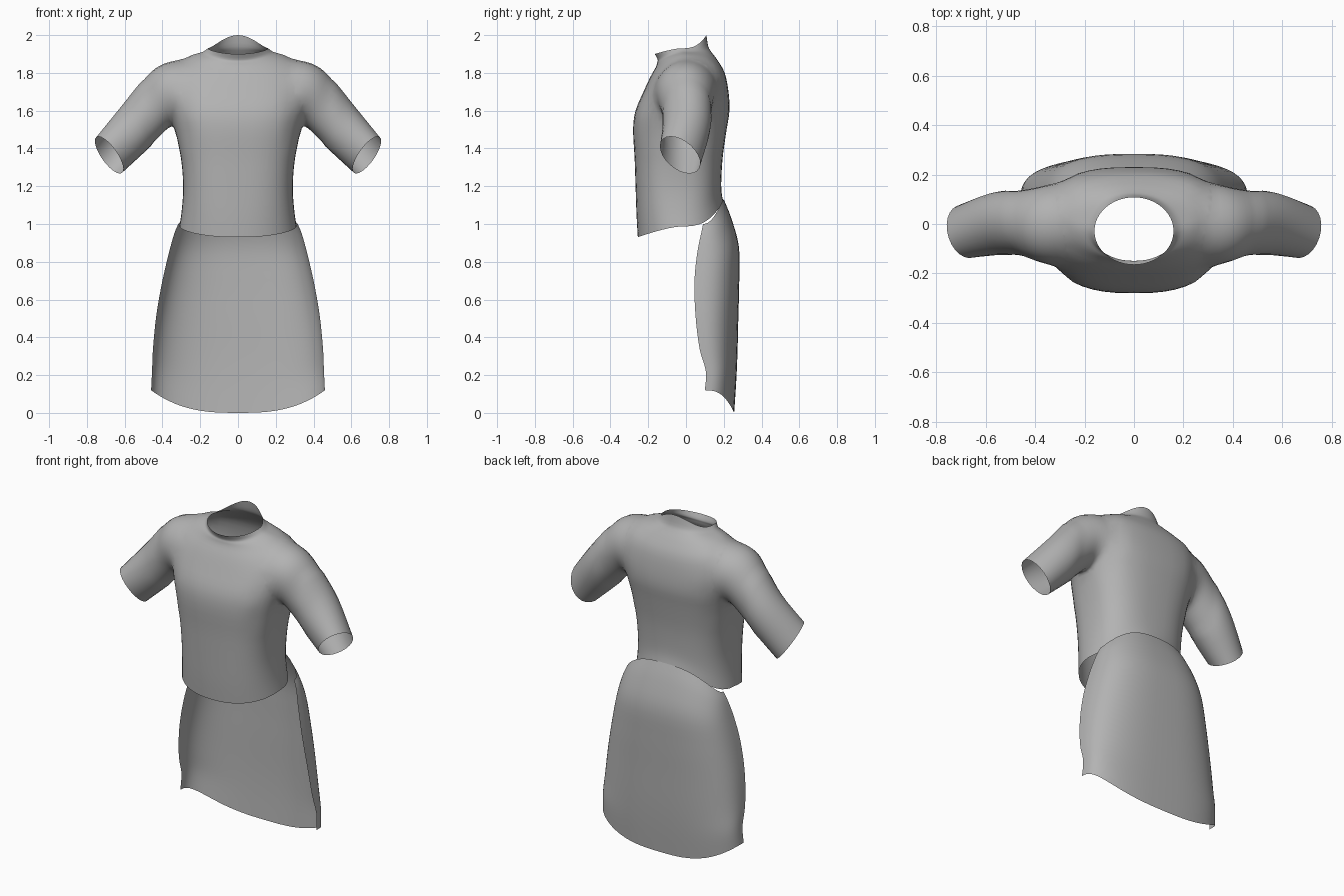
import bpy, bmesh, math
from mathutils import Vector

cube = bpy.data.objects.get("Cube")
if cube:
    bpy.data.objects.remove(cube)

cloth = bpy.data.materials.new("grey cloth")
cloth.use_nodes = True
GREY = (0.45, 0.45, 0.45, 1)
cloth.diffuse_color = GREY
cloth.node_tree.nodes["Principled BSDF"].inputs["Base Color"].default_value = GREY


def refine(rows, steps):
    """Catmull-Rom interpolation between rows of section values."""
    out = []
    for i in range(len(rows) - 1):
        a, b = rows[max(i - 1, 0)], rows[i]
        c, d = rows[i + 1], rows[min(i + 2, len(rows) - 1)]
        for s in range(steps):
            t = s / steps
            out.append([q + t * (r - p) / 2 + t * t * (p - 2.5 * q + 2 * r - d_ / 2)
                        + t ** 3 * (1.5 * (q - r) + (d_ - p) / 2)
                        for p, q, r, d_ in zip(a, b, c, d)])
    return out + [list(rows[-1])]


def power(value, n):
    return math.copysign(abs(value) ** (2 / n), value)


def loft(name, sections, closed):
    """Skin a list of point rings; closed tubes get caps marked with slot 1."""
    bm = bmesh.new()
    rings = [[bm.verts.new(p) for p in pts] for pts in sections]
    n = len(rings[0])
    for lower, upper in zip(rings, rings[1:]):
        for j in range(n if closed else n - 1):
            k = (j + 1) % n
            bm.faces.new((lower[j], lower[k], upper[k], upper[j]))
    if closed:
        for ring in (rings[0], rings[-1]):
            hub = bm.verts.new(sum((v.co for v in ring), Vector()) / n)
            for j in range(n):
                bm.faces.new((ring[j], ring[(j + 1) % n], hub)).material_index = 1
        bmesh.ops.recalc_face_normals(bm, faces=bm.faces)
    mesh = bpy.data.meshes.new(name)
    bm.to_mesh(mesh)
    bm.free()
    for _ in range(2 if closed else 1):
        mesh.materials.append(cloth)
    obj = bpy.data.objects.new(name, mesh)
    bpy.context.collection.objects.link(obj)
    return obj


def activate(obj):
    bpy.ops.object.select_all(action='DESELECT')
    obj.select_set(True)
    bpy.context.view_layer.objects.active = obj


ANGLES = [math.tau * i / 48 for i in range(48)]


# Torso: z at front, side and back, half width, front y, back y, squareness
def torso_ring(row):
    zf, zs, zb, w, yf, yb, n = row
    points = []
    for a in ANGLES:
        s = power(math.sin(a), n)
        z = zs + ((zb - zs) * s ** 3 if s > 0 else (zf - zs) * abs(s) ** 1.4)
        points.append((w * power(math.cos(a), n), (yf + yb) / 2 + (yb - yf) / 2 * s, z))
    return points


torso_rows = [
    (.93, .987, 1.12, .31, -.255, .197, 2.25),
    (1.05, 1.08, 1.17, .297, -.262, .188, 2.4),
    (1.2, 1.2, 1.24, .29, -.267, .187, 2.6),
    (1.35, 1.35, 1.36, .302, -.272, .195, 2.7),
    (1.5, 1.5, 1.5, .335, -.28, .215, 2.7),
    (1.6, 1.62, 1.6, .365, -.267, .23, 2.7),
    (1.7, 1.74, 1.7, .385, -.225, .225, 2.6),
    (1.78, 1.83, 1.8, .355, -.188, .205, 2.4),
    (1.83, 1.878, 1.87, .285, -.16, .165, 2.2),
    (1.855, 1.9, 1.91, .225, -.152, .135, 2.1),
    (1.87, 1.912, 1.94, .185, -.15, .118, 2),
    (1.9, 1.93, 2.0, .16, -.165, .108, 2),
]
shirt = loft("shirt", [torso_ring(r) for r in refine(torso_rows, 3)], True)

# Sleeve: top x and z, bottom x and z, front y, back y, outward slant, forward lean of the top
sleeve_rows = [
    (.20, 1.86, .20, 1.57, -.12, .12, 0, 0),
    (.33, 1.875, .28, 1.54, -.172, .172, 0, 0),
    (.44, 1.835, .34, 1.525, -.16, .155, 0, 0),
    (.52, 1.745, .40, 1.47, -.135, .14, .1, 0),
    (.62, 1.62, .49, 1.385, -.125, .125, .2, 0),
    (.75, 1.46, .615, 1.27, -.135, .073, .4, -.025),
]


def sleeve_ring(row, side):
    xt, zt, xb, zb, yf, yb, slant, lean = row
    top, bottom = Vector((xt, 0, zt)), Vector((xb, 0, zb))
    half = (top - bottom) / 2
    along = Vector((half.z, 0, -half.x)).normalized()
    points = []
    for a in ANGLES[::2]:
        dy = (yb - yf) / 2 * math.sin(a)
        p = (top + bottom) / 2 + half * math.cos(a) + along * slant * dy
        points.append((p.x * side, (yf + yb) / 2 + dy + lean * math.cos(a), p.z))
    return points


# Join both sleeves to the torso
for side, label in ((1, "left"), (-1, "right")):
    sleeve = loft(label + "_sleeve", [sleeve_ring(r, side) for r in refine(sleeve_rows, 4)], True)
    union = shirt.modifiers.new("join", 'BOOLEAN')
    union.operation = 'UNION'
    union.solver = 'EXACT'
    union.object = sleeve
    activate(shirt)
    bpy.ops.object.modifier_apply(modifier=union.name)
    bpy.data.objects.remove(sleeve)

# Open neck, hem and cuffs, then relax the armhole seams
bm = bmesh.new()
bm.from_mesh(shirt.data)
bmesh.ops.delete(bm, geom=[f for f in bm.faces if f.material_index == 1], context='FACES')
bmesh.ops.remove_doubles(bm, verts=bm.verts, dist=.004)
bmesh.ops.triangulate(bm, faces=[f for f in bm.faces if len(f.verts) > 4])
seam = [v for v in bm.verts if .25 < abs(v.co.x) < .5 and v.co.z > 1.42 and not v.is_boundary]
for _ in range(6):
    bmesh.ops.smooth_vert(bm, verts=seam, factor=.5, use_axis_x=True, use_axis_y=True, use_axis_z=True)
bm.to_mesh(shirt.data)
bm.free()
shirt.data.materials.pop(index=1)

# Rear skirt panel: z at middle and rim, half width, rim y, back y, squareness
skirt_rows = [
    (0, .12, .46, .1, .255, 2.8),
    (.15, .22, .455, .105, .265, 2.8),
    (.3, .34, .45, .072, .272, 2.8),
    (.5, .52, .432, .05, .277, 2.8),
    (.7, .7, .40, .045, .282, 2.8),
    (.88, .85, .365, .06, .28, 2.7),
    (1.03, .95, .337, .08, .24, 2.5),
    (1.13, 1.0, .316, .09, .2, 2.2),
]


def skirt_row(row):
    zc, zs, w, yf, yb, n = row
    points = []
    for i in range(33):
        a = math.pi * (i / 32 - .5)
        u = power(math.sin(a), n)
        y = yf + (yb - yf) * power(max(math.cos(a), 0), n)
        points.append((w * u, y, zc + (zs - zc) * abs(u) ** 2.8))
    return points[::-1]


skirt = loft("skirt_back_panel", [skirt_row(r) for r in refine(skirt_rows, 4)], False)

for obj in (shirt, skirt):
    activate(obj)
    bpy.ops.object.shade_smooth_by_angle(angle=math.radians(60))
